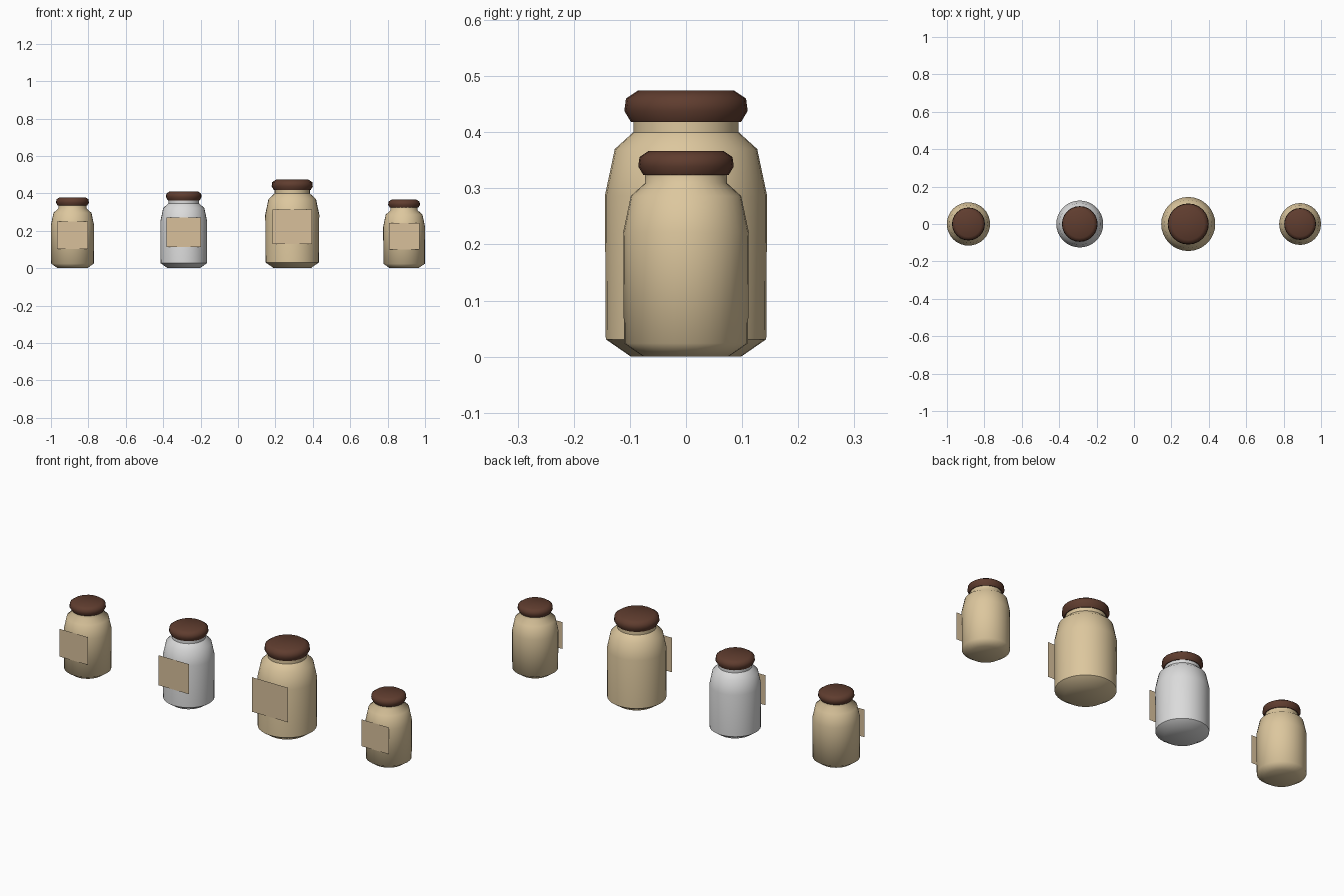
import bpy, bmesh, math

if "Cube" in bpy.data.objects:
    bpy.data.objects.remove(bpy.data.objects["Cube"])

# Profiles (radius, height) of the largest jar; the others are scaled copies
BODY = [(0, 0), (0.098, 0), (0.143, 0.031), (0.1445, 0.287),
        (0.127, 0.370), (0.094, 0.400), (0.094, 0.425)]
LID = [(0, 0.418), (0.098, 0.418), (0.110, 0.438), (0.107, 0.460),
       (0.086, 0.474), (0, 0.474)]


def material(name, rgb):
    m = bpy.data.materials.new(name)
    m.diffuse_color = (*rgb, 1)
    m.use_nodes = True
    m.node_tree.nodes["Principled BSDF"].inputs["Base Color"].default_value = m.diffuse_color
    return m


TAN = material("tan ceramic", (0.72, 0.57, 0.34))
WHITE = material("pale grey ceramic", (0.71, 0.71, 0.71))
BROWN = material("dark brown lid", (0.115, 0.046, 0.028))
PAPER = material("paper label", (0.69, 0.53, 0.33))


def finish(bm, name, mat, x, angle=None):
    me = bpy.data.meshes.new(name)
    bm.to_mesh(me)
    bm.free()
    me.materials.append(mat)
    ob = bpy.data.objects.new(name, me)
    ob.location.x = x
    bpy.context.collection.objects.link(ob)
    if angle:
        bpy.ops.object.select_all(action='DESELECT')
        ob.select_set(True)
        bpy.context.view_layer.objects.active = ob
        bpy.ops.object.shade_smooth_by_angle(angle=math.radians(angle))


def lathe(name, profile, s, x, mat, angle, sides=32):
    bm = bmesh.new()
    vs = [bm.verts.new((r * s, 0, z * s)) for r, z in profile]
    es = [bm.edges.new(p) for p in zip(vs, vs[1:])]
    bmesh.ops.spin(bm, geom=vs + es, cent=(0, 0, 0), axis=(0, 0, 1),
                   angle=math.tau, steps=sides)
    bmesh.ops.remove_doubles(bm, verts=bm.verts, dist=1e-5)
    bmesh.ops.recalc_face_normals(bm, faces=bm.faces)
    # The open neck rim sits inside the lid, so make outward explicit
    bm.faces.ensure_lookup_table()
    f = max(bm.faces, key=lambda f: f.calc_center_median().xy.length)
    if f.normal.dot(f.calc_center_median()) < 0:
        bmesh.ops.reverse_faces(bm, faces=bm.faces)
    finish(bm, name, mat, x, angle)


def label(name, s, x):
    # Flat card touching the front of the jar
    bm = bmesh.new()
    w, y = 0.105 * s, -0.1455 * s
    bm.faces.new([bm.verts.new((a * w, y, z * s)) for a, z in
                  ((-1, 0.130), (1, 0.130), (1, 0.314), (-1, 0.314))])
    finish(bm, name, PAPER, x)


# Four jars: x, scale, body colour, smoothing angle
JARS = [(-0.885, 0.80, TAN, 60), (-0.29, 0.868, WHITE, 45),
        (0.29, 1.0, TAN, 45), (0.888, 0.774, TAN, 60)]
for i, (x, s, mat, angle) in enumerate(JARS, 1):
    lathe(f"jar_body_{i}", BODY, s, x, mat, angle)
    lathe(f"jar_lid_{i}", LID, s, x, BROWN, 50, 24)
    label(f"jar_label_{i}", s, x)
